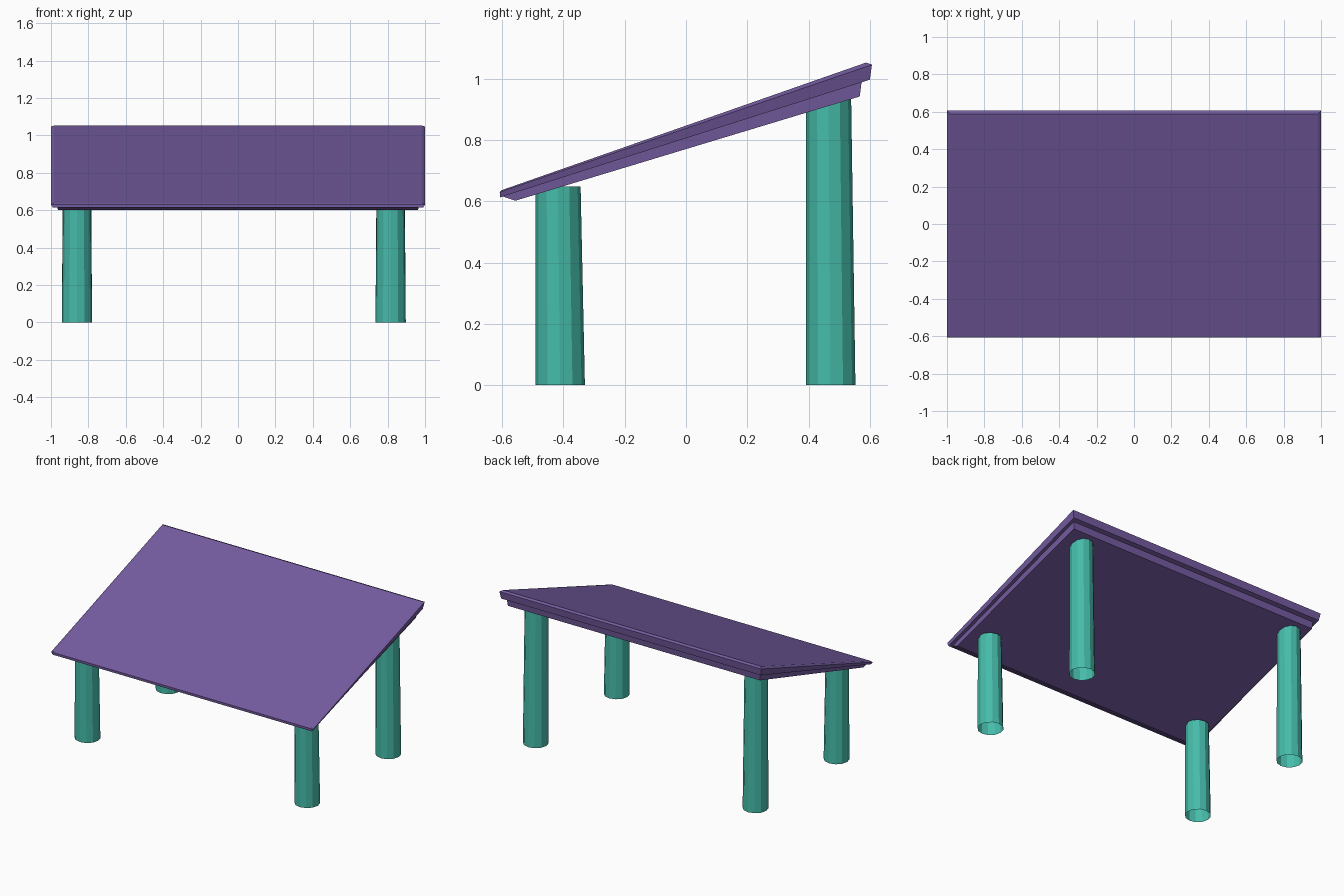
import bpy, bmesh
from math import cos, sin, pi

if "Cube" in bpy.data.objects:
    bpy.data.objects.remove(bpy.data.objects["Cube"])


def material(name, rgb):
    m = bpy.data.materials.new(name)
    m.diffuse_color = (*rgb, 1)
    m.use_nodes = True
    m.node_tree.nodes["Principled BSDF"].inputs["Base Color"].default_value = m.diffuse_color
    return m


purple = material("purple", (0.18, 0.11, 0.36))
teal = material("teal", (0.06, 0.50, 0.40))


def loft(name, rings, mat, caps=True):
    """Bridge successive rings of points into one mesh object."""
    bm = bmesh.new()
    loops = [[bm.verts.new(p) for p in ring] for ring in rings]
    n = len(loops[0])
    for a, b in zip(loops, loops[1:]):
        for i in range(n):
            j = (i + 1) % n
            bm.faces.new((a[i], a[j], b[j], b[i]))
    if caps:
        bm.faces.new(loops[0][::-1])
        bm.faces.new(loops[-1])
        bmesh.ops.recalc_face_normals(bm, faces=bm.faces)
    me = bpy.data.meshes.new(name)
    bm.to_mesh(me)
    bm.free()
    me.materials.append(mat)
    ob = bpy.data.objects.new(name, me)
    bpy.context.collection.objects.link(ob)
    return ob


def sloped_rect(half_w, front, back):
    """Tilted rectangle from front and back (y, z) positions."""
    return [(-half_w, *front), (half_w, *front), (half_w, *back), (-half_w, *back)]


def circle(x, y, z, r, n=12):
    return [(x + r * cos(2 * pi * i / n), y + r * sin(2 * pi * i / n), z)
            for i in range(n)]


# sloping top slab with a chamfered rim, thicker towards the back
loft("top_slab", [
    sloped_rect(0.99, (-0.607, 0.613), (0.600, 0.997)),
    sloped_rect(1.00, (-0.608, 0.630), (0.607, 1.046)),
    sloped_rect(0.983, (-0.603, 0.636), (0.588, 1.053)),
], purple)

# inset layer beneath the slab
loft("under_layer", [
    sloped_rect(0.962, (-0.557, 0.602), (0.567, 0.942)),
    sloped_rect(0.967, (-0.598, 0.616), (0.573, 0.989)),
], purple)

# open tubular legs with a slight taper, short in front and tall behind
for side, x in (("left", -0.861), ("right", 0.816)):
    for place, y, top in (("front", -0.411, 0.648), ("back", 0.472, 0.938)):
        loft(f"{place}_{side}_leg", [
            circle(x, y, 0, 0.081),
            circle(x, y - 0.007, top, 0.074),
        ], teal, caps=False)
